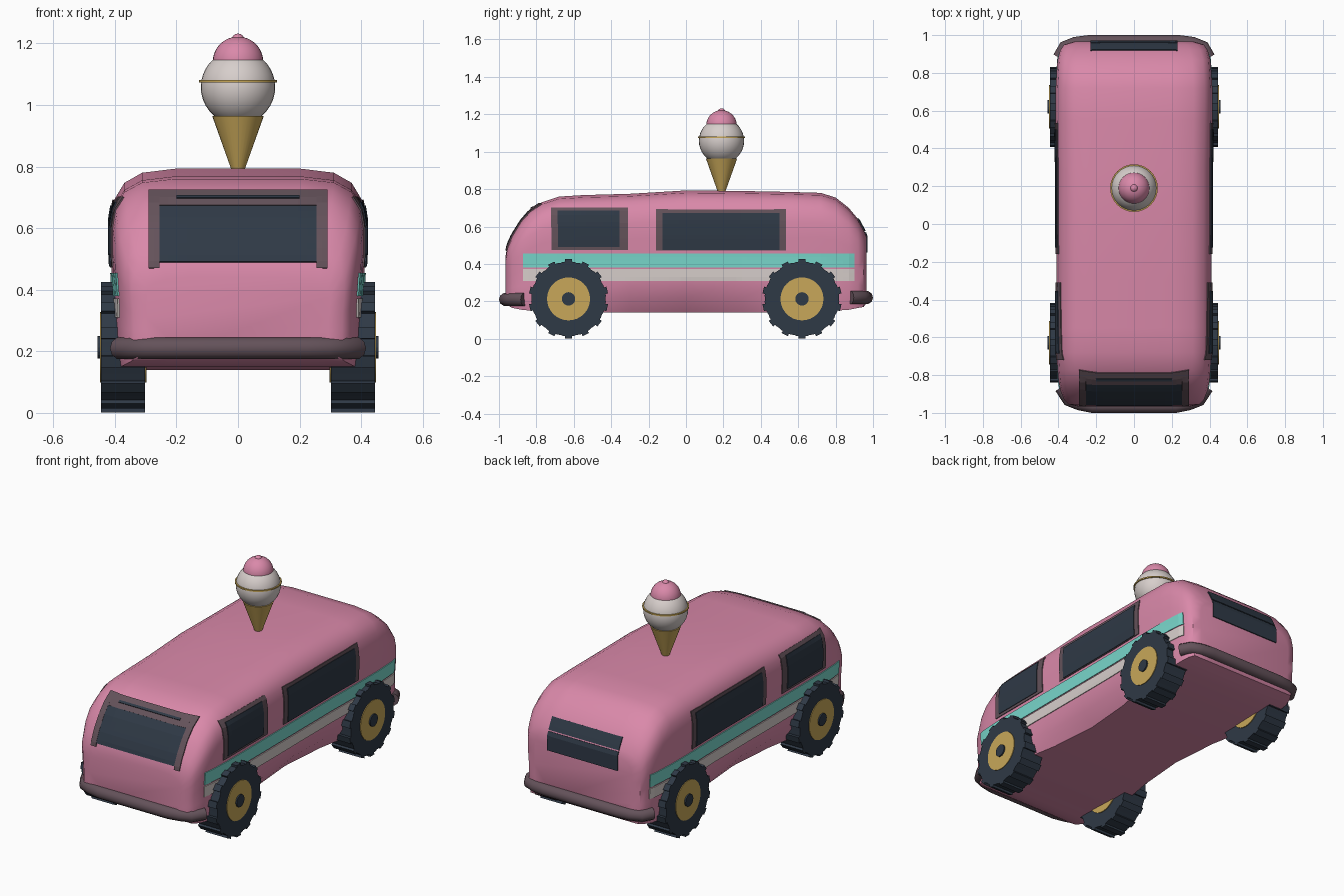
import bpy, bmesh, math
from mathutils import Vector
from mathutils.bvhtree import BVHTree

cube = bpy.data.objects.get("Cube")
if cube:
    bpy.data.objects.remove(cube)


def material(name, r, g, b):
    m = bpy.data.materials.new(name)
    m.use_nodes = True
    m.diffuse_color = (r, g, b, 1)
    m.node_tree.nodes["Principled BSDF"].inputs["Base Color"].default_value = (r, g, b, 1)
    return m


PINK = material("pink paint", .70, .25, .40)
DARK = material("dark glass and rubber", .028, .041, .061)
TEAL = material("teal stripe", .19, .68, .60)
CREAM = material("cream", .68, .62, .60)
GOLD = material("gold", .58, .39, .10)
TRIM = material("mauve trim", .127, .084, .102)


def finish(name, bm, mat, angle=40):
    bmesh.ops.recalc_face_normals(bm, faces=bm.faces)
    me = bpy.data.meshes.new(name)
    bm.to_mesh(me)
    bm.free()
    me.materials.append(mat)
    ob = bpy.data.objects.new(name, me)
    bpy.context.collection.objects.link(ob)
    if angle:
        bpy.ops.object.select_all(action='DESELECT')
        ob.select_set(True)
        bpy.context.view_layer.objects.active = ob
        bpy.ops.object.shade_smooth_by_angle(angle=math.radians(angle))
    return ob


def loft(bm, rings):
    loops = [[bm.verts.new(p) for p in ring] for ring in rings]
    n = len(loops[0])
    for a, b in zip(loops, loops[1:]):
        for i in range(n):
            j = (i + 1) % n
            bm.faces.new((a[i], a[j], b[j], b[i]))
    bm.faces.new(loops[0])
    bm.faces.new(loops[-1])


# Body: one rounded section lofted along the length
def section(y, hw, zb, zt, tuck):
    half = [(.6, 0), (tuck, 0), (.4 * tuck + .6, .12), (.98, .27), (.985, .45), (1, .62),
            (1, .75), (.975, .85), (.9, .93), (.76, .98), (.5, 1)]
    right = [(hw * u, y, zb + v * (zt - zb)) for u, v in half]
    return right + [(-x, yy, z) for x, yy, z in reversed(right)]


stations = [  # y, half width, bottom, top, sill width
    (-.965, .30, .20, .44, .95), (-.955, .345, .18, .50, .95), (-.93, .37, .165, .555, .95),
    (-.88, .39, .155, .635, .95), (-.83, .40, .15, .69, .95), (-.77, .405, .15, .73, .95),
    (-.68, .41, .145, .76, .95), (-.55, .41, .14, .768, .92), (-.3, .41, .14, .775, .81),
    (0, .41, .14, .793, .75), (.3, .41, .14, .79, .81), (.55, .415, .14, .785, .92),
    (.72, .415, .145, .78, .95), (.80, .41, .15, .755, .95), (.87, .405, .155, .70, .95),
    (.92, .39, .165, .64, .95), (.95, .37, .17, .585, .95), (.965, .32, .19, .55, .95)]
bm = bmesh.new()
loft(bm, [section(*s) for s in stations])
bmesh.ops.recalc_face_normals(bm, faces=bm.faces)
surface = BVHTree.FromBMesh(bm)
finish("van_body", bm, PINK)


# Thin plate laid on the body; toward is the outward direction it is seen from
def plate(name, toward, a0, a1, z0, z1, mat, lift=.004):
    toward = Vector(toward)
    na = max(2, round((a1 - a0) / .03))
    nz = max(2, round((z1 - z0) / .02))
    bm = bmesh.new()
    grid = []
    for i in range(na + 1):
        row = []
        for k in range(nz + 1):
            a = a0 + (a1 - a0) * i / na
            z = z0 + (z1 - z0) * k / nz
            start = Vector((0, a, z)) if toward.x else Vector((a, 0, z))
            hit, normal, _, _ = surface.ray_cast(start + toward * 3, -toward)
            row.append(bm.verts.new(hit + normal * lift))
        grid.append(row)
    for i in range(na):
        for k in range(nz):
            f = bm.faces.new((grid[i][k], grid[i + 1][k], grid[i + 1][k + 1], grid[i][k + 1]))
    bmesh.ops.recalc_face_normals(bm, faces=bm.faces)
    bm.normal_update()
    if sum((f.normal.dot(toward) for f in bm.faces)) < 0:
        bmesh.ops.reverse_faces(bm, faces=bm.faces)
    me = bpy.data.meshes.new(name)
    bm.to_mesh(me)
    bm.free()
    me.materials.append(mat)
    ob = bpy.data.objects.new(name, me)
    bpy.context.collection.objects.link(ob)
    mod = ob.modifiers.new("thickness", 'SOLIDIFY')
    mod.thickness = .008
    mod.offset = -1


# Side windows and stripes
for side, s in (("left", 1), ("right", -1)):
    d = (s, 0, 0)
    plate(side + "_front_window_frame", d, -.72, -.31, .475, .70, TRIM, .005)
    plate(side + "_front_window", d, -.685, -.355, .49, .68, DARK, .009)
    plate(side + "_rear_window_frame", d, -.16, .535, .472, .69, TRIM, .005)
    plate(side + "_rear_window", d, -.125, .50, .476, .672, DARK, .009)
    plate(side + "_teal_stripe", d, -.87, .90, .38, .455, TEAL, .005)
    plate(side + "_cream_stripe", d, -.87, .90, .31, .372, CREAM, .005)

# Windscreen with frame, rear window in two panes
front, back = (0, -1, 0), (0, 1, 0)
plate("windscreen_frame_left", front, .255, .29, .47, .72, TRIM, .007)
plate("windscreen_frame_right", front, -.29, -.255, .47, .72, TRIM, .007)
plate("windscreen_frame_top", front, -.255, .255, .67, .72, TRIM, .007)
plate("windscreen", front, -.255, .255, .49, .672, DARK, .006)
plate("windscreen_top_strip", front, -.2, .2, .692, .70, DARK, .010)
plate("rear_window_upper", back, -.23, .23, .575, .64, DARK, .006)
plate("rear_window_lower", back, -.23, .23, .46, .568, DARK, .006)


# Bumpers: bent round bars
def bumper(name, half, z):
    pts = half + [(-x, y) for x, y in reversed(half)]
    cu = bpy.data.curves.new(name, 'CURVE')
    cu.dimensions = '3D'
    cu.bevel_depth = .036
    cu.bevel_resolution = 3
    cu.use_fill_caps = True
    sp = cu.splines.new('POLY')
    sp.points.add(len(pts) - 1)
    for p, (x, y) in zip(sp.points, pts):
        p.co = (x, y, z, 1)
    sp.use_smooth = True
    cu.materials.append(TRIM)
    bpy.context.collection.objects.link(bpy.data.objects.new(name, cu))


bumper("front_bumper", [(.385, -.865), (.345, -.93), (.29, -.95), (.22, -.964)], .21)
bumper("rear_bumper", [(.395, .88), (.365, .935), (.31, .955), (.24, .964)], .22)


# Wheels: toothed tyre, disc and hub
def prism(name, outline, x0, x1, centre, mat):
    bm = bmesh.new()
    cy, cz = centre
    loft(bm, [[(x, cy + r * math.sin(a), cz + r * math.cos(a)) for r, a in outline]
              for x in (x0, x1)])
    finish(name, bm, mat, 20)


def circle(r, n=32):
    return [(r, math.tau * i / n) for i in range(n)]


TEETH = 14
step = math.tau / TEETH
tyre = [(r, (i + f) * step) for i in range(TEETH)
        for r, f in ((.197, -.5), (.2, -.33), (.2, -.2), (.213, -.2), (.213, .2), (.2, .2), (.2, .33))]
for end, y in (("front", -.628), ("rear", .62)):
    for side, s in (("left", 1), ("right", -1)):
        name = end + "_" + side
        prism(name + "_tyre", tyre, s * .302, s * .445, (y, .213), DARK)
        prism(name + "_disc", circle(.115), s * .297, s * .449, (y, .213), GOLD)
        prism(name + "_hub", circle(.036, 16), s * .292, s * .457, (y, .213), DARK)


# Ice cream on the roof: turned profiles
def turned(name, profile, mat):
    bm = bmesh.new()
    loft(bm, [[(r * math.cos(a), .19 + r * math.sin(a), z) for _, a in circle(1)]
              for r, z in profile])
    finish(name, bm, mat, 45)


def ball(radius, z, low, high, n=12):
    angles = [math.radians(low + (high - low) * i / n) for i in range(n + 1)]
    return [(radius * math.cos(a), z + radius * math.sin(a)) for a in angles]


turned("cone", [(.018, .78), (.084, .965)], GOLD)
turned("cream_scoop", ball(.121, 1.058, -60, 60), CREAM)
turned("scoop_ring", [(.115, 1.073), (.126, 1.073), (.126, 1.081), (.115, 1.081)], GOLD)
turned("pink_scoop", ball(.082, 1.14, -5, 86), PINK)
turned("cherry", ball(.021, 1.211, -80, 85, 8), PINK)
